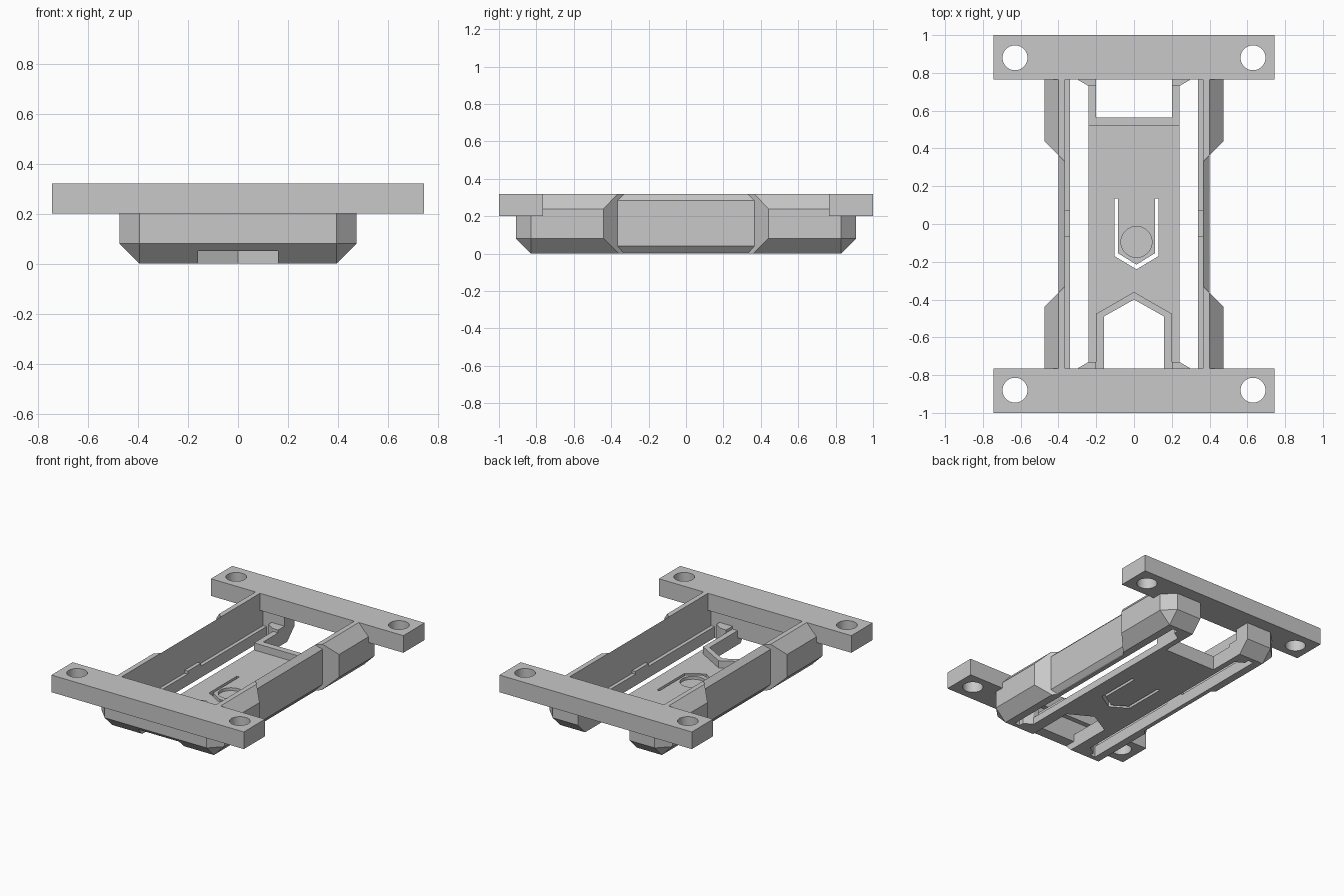
import bpy, bmesh
from mathutils import Vector

cube = bpy.data.objects.get("Cube")
if cube:
    bpy.data.objects.remove(cube, do_unlink=True)

grey = bpy.data.materials.new("plain_grey")
grey.use_nodes = True
GREY = (0.58, 0.58, 0.58, 1)
grey.diffuse_color = GREY
for node in grey.node_tree.nodes:
    if node.type == 'BSDF_PRINCIPLED':
        node.inputs["Base Color"].default_value = GREY
        node.inputs["Roughness"].default_value = 0.7


def finish(name, bm):
    bmesh.ops.recalc_face_normals(bm, faces=bm.faces)
    mesh = bpy.data.meshes.new(name)
    bm.to_mesh(mesh)
    bm.free()
    mesh.materials.append(grey)
    obj = bpy.data.objects.new(name, mesh)
    bpy.context.collection.objects.link(obj)
    return obj


def prism(name, outline, axis, lo, hi):
    """Extrude a closed 2D outline along x, y or z from lo to hi."""
    place = {'x': lambda a, b, t: (t, a, b),
             'y': lambda a, b, t: (a, t, b),
             'z': lambda a, b, t: (a, b, t)}[axis]
    bm = bmesh.new()
    face = bm.faces.new([bm.verts.new(place(a, b, lo)) for a, b in outline])
    grown = bmesh.ops.extrude_face_region(bm, geom=[face])["geom"]
    verts = [v for v in grown if isinstance(v, bmesh.types.BMVert)]
    bmesh.ops.translate(bm, verts=verts, vec=Vector(place(0, 0, hi - lo)))
    return finish(name, bm)


def box(name, x0, x1, y0, y1, z0, z1):
    return prism(name, [(x0, y0), (x1, y0), (x1, y1), (x0, y1)], 'z', z0, z1)


def hull(name, points):
    bm = bmesh.new()
    for p in points:
        bm.verts.new(p)
    bmesh.ops.convex_hull(bm, input=bm.verts[:])
    bmesh.ops.dissolve_limit(bm, angle_limit=0.01, verts=bm.verts[:], edges=bm.edges[:])
    return finish(name, bm)


def cylinder(name, x, y, radius, z0, z1):
    bm = bmesh.new()
    bmesh.ops.create_cone(bm, cap_ends=True, segments=40, radius1=radius,
                          radius2=radius, depth=z1 - z0)
    bmesh.ops.translate(bm, verts=bm.verts[:], vec=(x, y, (z0 + z1) / 2))
    return finish(name, bm)


def cut(obj, cutters):
    """Subtract the cutters, bake the result and delete them."""
    for c in cutters:
        c.hide_render = True
        mod = obj.modifiers.new("cut", 'BOOLEAN')
        mod.operation, mod.object, mod.solver = 'DIFFERENCE', c, 'EXACT'
    bpy.context.view_layer.update()
    graph = bpy.context.evaluated_depsgraph_get()
    mesh = bpy.data.meshes.new_from_object(obj.evaluated_get(graph))
    obj.modifiers.clear()
    obj.data = mesh
    for c in cutters:
        bpy.data.objects.remove(c, do_unlink=True)


def mirrored(half):
    """Complete a half outline that runs up the +x side."""
    return half + [(-x, y) for x, y in reversed(half) if x != 0]


SIDES = ((1, "left"), (-1, "right"))
ENDS = ((-1, "front"), (1, "back"))

# Mounting bars with two bolt holes each
for e, end in ENDS:
    bar = box(end + "_mounting_bar", -0.745, 0.745, *sorted((e * 0.765, e)), 0.2, 0.32)
    cut(bar, [cylinder("hole_cutter", s * 0.63, e * 0.88, 0.066, 0.1, 0.4) for s, _ in SIDES])

WALL = [(0.365, 0), (0.4, 0.04), (0.4, 0.285), (0.365, 0.32)]
CORNER = [(0.365, 0.33, 0), (0.365, 0.33, 0.32), (0.395, 0.36, 0), (0.4, 0.365, 0.32),
          (0.475, 0.44, 0.08), (0.475, 0.44, 0.24), (0.4, 0.78, 0.32), (0.365, 0.78, 0.32),
          (0.475, 0.78, 0.24), (0.475, 0.83, 0.2), (0.475, 0.83, 0.08), (0.395, 0.91, 0.2),
          (0.395, 0.91, 0.08), (0.395, 0.83, 0), (0.365, 0.83, 0), (0.365, 0.91, 0.08),
          (0.365, 0.91, 0.2)]
END_WALL = [(0.8, 0), (0.83, 0), (0.91, 0.08), (0.91, 0.21), (0.8, 0.21)]
LINTEL = [(0.8, 0.05), (0.88, 0.05), (0.91, 0.08), (0.91, 0.21), (0.8, 0.21)]

for s, side in SIDES:
    # Side wall, inner ledge and its small tab
    prism(side + "_side_wall", [(s * x, z) for x, z in WALL], 'y', -0.4, 0.4)
    x0, x1 = sorted((s * 0.34, s * 0.37))
    box(side + "_ledge", x0, x1, -0.82, 0.82, 0, 0.08)
    box(side + "_ledge_tab", x0, x1, -0.07, 0.075, 0.08, 0.1)
    for e, end in ENDS:
        # Thick faceted corner, end wall beside the opening, and gusset
        hull(f"{end}_{side}_corner", [(s * x, e * y, z) for x, y, z in CORNER])
        inner = 0.16 if e < 0 else 0.2
        prism(f"{end}_{side}_end_wall", [(e * y, z) for y, z in END_WALL],
              'x', s * inner, s * 0.38)
        gusset = [(0.2, 0.73), (0.24, 0.73), (0.3, 0.765), (0.3, 0.82), (0.2, 0.82)]
        prism(f"{end}_{side}_gusset", [(s * x, e * y) for x, y in gusset], 'z', 0, 0.12)

# Bridge above the front opening
prism("front_lintel", [(-y, z) for y, z in LINTEL], 'x', -0.16, 0.16)

# Floor plate with a pointed front opening and a square back opening
half = [(0, -0.4), (0.16, -0.49), (0.16, -0.82), (0.24, -0.82),
        (0.24, 0.82), (0.2, 0.82), (0.2, 0.565)]
floor = prism("floor_plate", mirrored(half), 'z', 0, 0.05)

# Flexible tongue slot and round recess
C = 0.013
slot = [(0.117, 0.135), (0.117, -0.17), (0, -0.24), (-0.117, -0.17), (-0.117, 0.135),
        (-0.097, 0.135), (-0.097, -0.155), (0, -0.215), (0.097, -0.155), (0.097, 0.135)]
cut(floor, [prism("slot_cutter", [(x + C, y) for x, y in slot], 'z', -0.1, 0.2),
            cylinder("recess_cutter", C, -0.095, 0.082, 0.03, 0.2)])

# Raised rims around both openings
front_rim = [(0.16, -0.82), (0.16, -0.49), (0, -0.4), (-0.16, -0.49), (-0.16, -0.82),
             (-0.2, -0.82), (-0.2, -0.475), (0, -0.36), (0.2, -0.475), (0.2, -0.82)]
prism("front_opening_rim", front_rim, 'z', 0.04, 0.1)
back_rim = [(0.2, 0.82), (0.2, 0.565), (-0.2, 0.565), (-0.2, 0.82),
            (-0.24, 0.82), (-0.24, 0.52), (0.24, 0.52), (0.24, 0.82)]
prism("back_opening_rim", back_rim, 'z', 0.04, 0.1)

# Smooth the round holes while keeping hard edges
bpy.ops.object.select_all(action='DESELECT')
for obj in bpy.context.collection.objects:
    if obj.type == 'MESH' and obj.name.endswith(("mounting_bar", "floor_plate")):
        obj.select_set(True)
        bpy.context.view_layer.objects.active = obj
bpy.ops.object.shade_smooth_by_angle()
